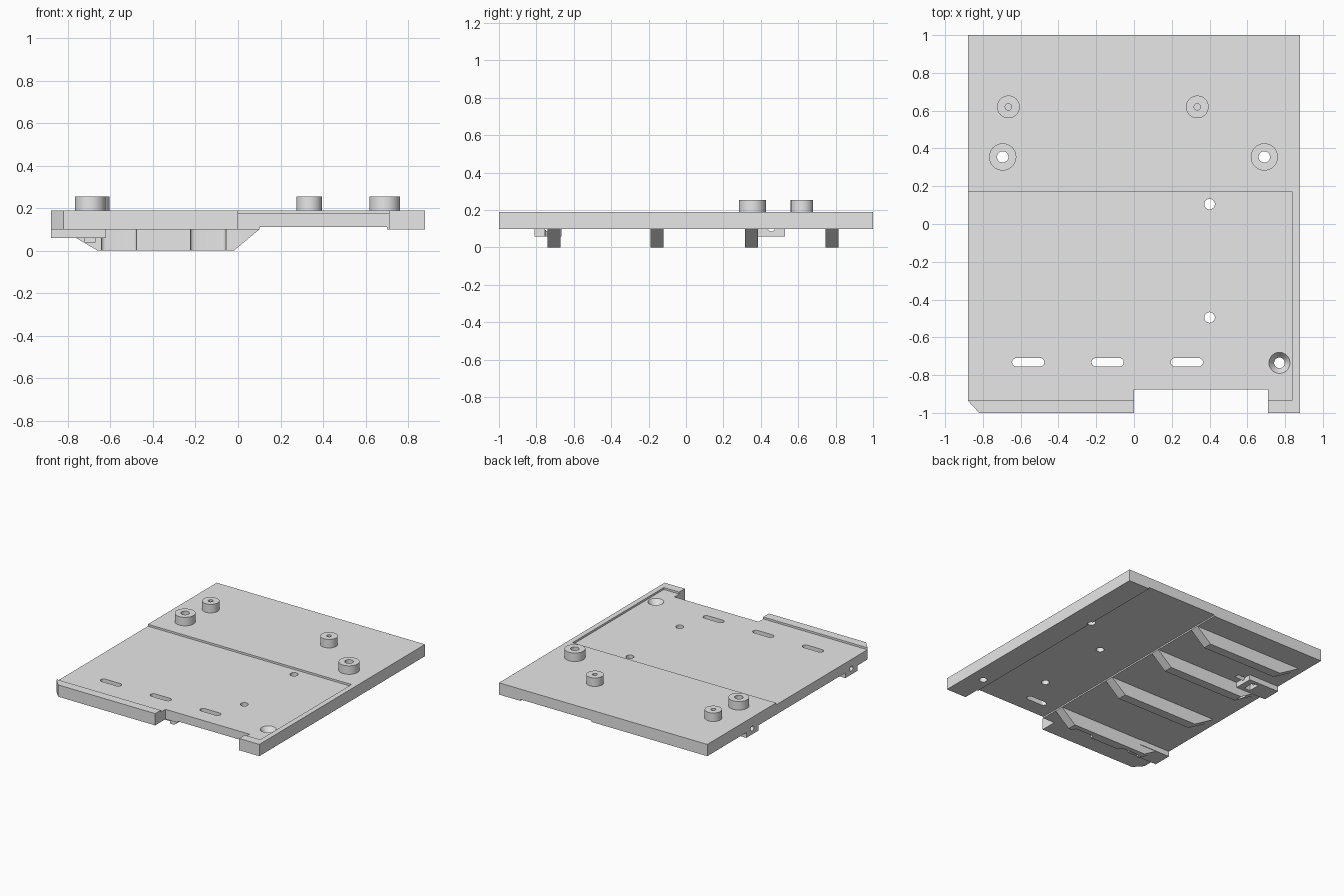
import bpy, bmesh, math
from mathutils import Matrix, Vector

cube = bpy.data.objects.get("Cube")
if cube:
    bpy.data.objects.remove(cube, do_unlink=True)

grey = bpy.data.materials.new("plain_grey")
grey.use_nodes = True
grey.diffuse_color = (0.8, 0.8, 0.8, 1)
grey.node_tree.nodes["Principled BSDF"].inputs["Base Color"].default_value = (0.8, 0.8, 0.8, 1)


def add(name, bm):
    bmesh.ops.recalc_face_normals(bm, faces=bm.faces[:])
    mesh = bpy.data.meshes.new(name)
    bm.to_mesh(mesh)
    bm.free()
    obj = bpy.data.objects.new(name, mesh)
    bpy.context.scene.collection.objects.link(obj)
    return obj


def prism(name, points, offset):
    """Extrude a planar outline of 3D points by an offset."""
    bm = bmesh.new()
    face = bm.faces.new([bm.verts.new(p) for p in points])
    new = bmesh.ops.extrude_face_region(bm, geom=[face])["geom"]
    bmesh.ops.translate(bm, vec=Vector(offset),
                        verts=[v for v in new if isinstance(v, bmesh.types.BMVert)])
    return add(name, bm)


def box(name, x, y, z):
    outline = [(x[0], y[0], z[0]), (x[1], y[0], z[0]), (x[1], y[1], z[0]), (x[0], y[1], z[0])]
    return prism(name, outline, (0, 0, z[1] - z[0]))


def cylinder(name, x, y, z, r, r_top=None, axis="Z"):
    """Cylinder or cone from z[0] to z[1]."""
    bm = bmesh.new()
    bmesh.ops.create_cone(bm, cap_ends=True, segments=48, radius1=r,
                          radius2=r if r_top is None else r_top, depth=z[1] - z[0],
                          matrix=Matrix.Translation((x, y, (z[0] + z[1]) / 2)))
    return add(name, bm)


def slot(name, x, y, z, half, r):
    """Elongated hole with rounded ends."""
    outline = []
    for side in (1, -1):
        for i in range(13):
            a = -math.pi / 2 + math.pi * i / 12
            outline.append((x + side * (half - r + r * math.cos(a)),
                            y + side * r * math.sin(a), z[0]))
    return prism(name, outline, (0, 0, z[1] - z[0]))


def carve(obj, cutters):
    for c in cutters:
        mod = obj.modifiers.new("cut", "BOOLEAN")
        mod.operation, mod.solver, mod.object = "DIFFERENCE", "EXACT", c
    deps = bpy.context.evaluated_depsgraph_get()
    mesh = bpy.data.meshes.new_from_object(obj.evaluated_get(deps))
    obj.modifiers.clear()
    obj.data = mesh


THROUGH = (-0.1, 0.4)
POST_Y, SMALL_Y = 0.355, 0.62

# Main plate with front notch and clipped corner
plate = prism("base_plate", [
    (-0.88, 1, 0.1), (-0.88, -0.935, 0.1), (-0.82, -1, 0.1), (0, -1, 0.1), (0, -0.875, 0.1),
    (0.71, -0.875, 0.1), (0.71, -1, 0.1), (0.88, -1, 0.1), (0.88, 1, 0.1)], (0, 0, 0.09))

# Ribs under the plate
ribs = []
for i, y in enumerate((-0.74, -0.19, 0.315, 0.745)):
    ribs.append(prism(f"under_rib_{i + 1}", [(-0.83, y, 0.1), (-0.66, y, 0), (-0.02, y, 0),
                                             (0.1, y, 0.1)], (0, 0.07, 0)))

# Side brackets, each with a screw bore and a nut pocket
brackets, bracket_cuts = [], []
for name, y in (("front", -0.738), ("rear", 0.457)):
    brackets.append(box(f"{name}_bracket", (-0.88, -0.62), (y - 0.072, y + 0.072), (0.06, 0.1)))
    bore = cylinder("bore_cutter", 0, 0, (-0.17, 0.17), 0.019)
    bore.data.transform(Matrix.Translation((-0.73, y, 0.105)) @ Matrix.Rotation(math.pi / 2, 4, "Y"))
    bracket_cuts += [bore, box("nut_cutter", (-0.72, -0.67), (y - 0.045, y + 0.045), (0.04, 0.145))]

# Raised mounting posts
posts = []
for name, x, y, r in (("right_large", -0.695, POST_Y, 0.072), ("left_large", 0.69, POST_Y, 0.072),
                      ("right_small", -0.665, SMALL_Y, 0.06), ("left_small", 0.335, SMALL_Y, 0.06)):
    posts.append(cylinder(name + "_post", x, y, (0.19, 0.255), r))

# Holes through posts and plate
post_cuts = [cylinder("post_hole_cutter", x, POST_Y, THROUGH, 0.03) for x in (-0.695, 0.69)]
post_cuts += [cylinder("pilot_cutter", x, SMALL_Y, (0.13, 0.4), 0.017) for x in (-0.665, 0.335)]
plate_holes = [cylinder("hole_cutter", x, y, THROUGH, 0.028)
               for x, y in ((0.4, 0.105), (0.4, -0.495), (0.77, -0.735))]
plate_holes.append(cylinder("countersink_cutter", 0.77, -0.735, (0.135, 0.177), 0.028, 0.057))
slots = [slot("slot_cutter", x, -0.732, THROUGH, 0.085, 0.023) for x in (-0.56, -0.14, 0.28)]

# Shallow recess on top and wide groove underneath
hollows = [box("recess_cutter", (-1, 0.84), (-0.932, 0.17), (0.175, 0.3)),
           box("groove_cutter", (0.1, 0.7), (-0.94, 1.1), (0, 0.111))]

carve(plate, hollows + plate_holes + slots + post_cuts + bracket_cuts)
carve(ribs[0], slots + bracket_cuts[:2])
carve(ribs[2], post_cuts[:1])
carve(brackets[0], bracket_cuts[:2] + slots[:1])
carve(brackets[1], bracket_cuts[2:])
for post, cut in zip(posts, post_cuts):
    carve(post, [cut])

for c in hollows + plate_holes + slots + post_cuts + bracket_cuts:
    bpy.data.objects.remove(c, do_unlink=True)

# Colour and shading
parts = [plate] + ribs + brackets + posts
bpy.ops.object.select_all(action="DESELECT")
for part in parts:
    part.data.materials.clear()
    part.data.materials.append(grey)
    part.select_set(True)
bpy.context.view_layer.objects.active = plate
bpy.ops.object.shade_smooth_by_angle(angle=math.radians(30))
